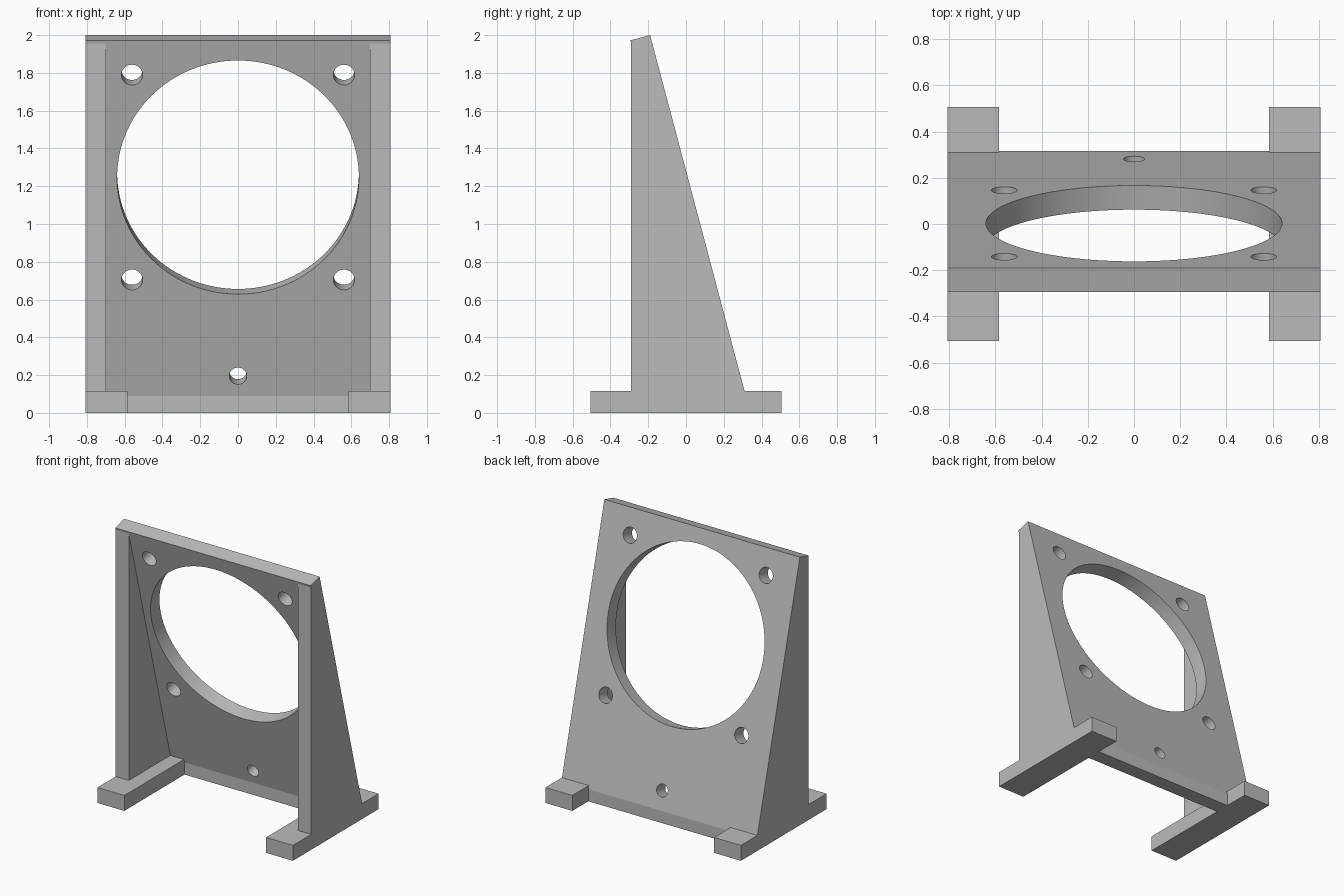
import bpy, bmesh, math
from mathutils import Matrix, Vector

if "Cube" in bpy.data.objects:
    bpy.data.objects.remove(bpy.data.objects["Cube"])

grey = bpy.data.materials.new("light_grey")
grey.use_nodes = True
grey.diffuse_color = (0.5, 0.5, 0.5, 1)
grey.node_tree.nodes["Principled BSDF"].inputs["Base Color"].default_value = (0.5, 0.5, 0.5, 1)


def make_object(name, bm):
    bmesh.ops.recalc_face_normals(bm, faces=bm.faces)
    mesh = bpy.data.meshes.new(name)
    bm.to_mesh(mesh)
    bm.free()
    mesh.materials.append(grey)
    obj = bpy.data.objects.new(name, mesh)
    bpy.context.collection.objects.link(obj)
    return obj


def extrude_profile(name, profile, x0, x1):
    """Extrude a (y, z) side profile from x0 to x1."""
    bm = bmesh.new()
    face = bm.faces.new([bm.verts.new((x0, y, z)) for y, z in profile])
    new = bmesh.ops.extrude_face_region(bm, geom=[face])["geom"]
    verts = [v for v in new if isinstance(v, bmesh.types.BMVert)]
    bmesh.ops.translate(bm, verts=verts, vec=(x1 - x0, 0, 0))
    return make_object(name, bm)


# Main dimensions
HALF_W, FOOT_IN, WALL_IN = 0.807, 0.585, 0.698
FOOT_H, THICK = 0.115, 0.108
TOP_Y, FRONT_Y = -0.19, -0.29
tilt = math.atan2(0.5, 1.885)
down = Vector((0, math.sin(tilt), -math.cos(tilt)))
normal = Vector((0, math.cos(tilt), math.sin(tilt)))
lip = Vector((0, TOP_Y, 2)) - normal * THICK


def back_y(z):
    return TOP_Y + (2 - z) * math.tan(tilt)


def front_y(z):
    return lip.y + (lip.z - z) * math.tan(tilt)


# Leaning mounting plate
plate = extrude_profile("mounting_plate", [
    (TOP_Y, 2), (back_y(FOOT_H), FOOT_H), (front_y(FOOT_H), FOOT_H), (lip.y, lip.z)],
    -HALF_W, HALF_W)

# Bores square to the plate: (x, distance down the plate from the main bore, radius)
bores = [(0, 0, 0.64, 128), (0, 1.088, 0.046, 40)]
bores += [(sx * 0.561, sy * 0.561, 0.056, 40) for sx in (-1, 1) for sy in (-1, 1)]
front_centre = Vector((0, front_y(1.247), 1.247))
turn = Matrix.Rotation(tilt - math.pi / 2, 4, 'X')
bm = bmesh.new()
for x, drop, radius, sides in bores:
    place = front_centre + down * drop + normal * THICK / 2 + Vector((x, 0, 0))
    bmesh.ops.create_cone(bm, cap_ends=True, segments=sides, radius1=radius, radius2=radius,
                          depth=THICK * 2, matrix=Matrix.Translation(place) @ turn)
cutter = make_object("bore_cutter", bm)
cutter.hide_render = True
cut = plate.modifiers.new("bores", 'BOOLEAN')
cut.operation, cut.solver, cut.object = 'DIFFERENCE', 'EXACT', cutter
bpy.ops.object.select_all(action='DESELECT')
bpy.context.view_layer.objects.active = plate
plate.select_set(True)
bpy.ops.object.modifier_apply(modifier=cut.name)
bpy.data.objects.remove(cutter)
bpy.ops.object.shade_smooth_by_angle(angle=math.radians(30))

# Crossbar under the plate, between the feet
BAR_TOP = 0.09
extrude_profile("crossbar", [
    (back_y(FOOT_H), FOOT_H), (back_y(BAR_TOP), BAR_TOP), (back_y(BAR_TOP), 0),
    (front_y(BAR_TOP), 0), (front_y(BAR_TOP), BAR_TOP), (front_y(FOOT_H), FOOT_H)],
    -FOOT_IN, FOOT_IN)

# Side walls and feet
wall_top = lip.z - (FRONT_Y - lip.y) / math.tan(tilt)
for side, s in (("left", 1), ("right", -1)):
    extrude_profile(side + "_wall", [
        (FRONT_Y, FOOT_H), (FRONT_Y, wall_top), (front_y(FOOT_H), FOOT_H)],
        s * WALL_IN, s * HALF_W)
    extrude_profile(side + "_foot", [
        (-0.505, 0), (0.505, 0), (0.505, FOOT_H), (-0.505, FOOT_H)],
        s * FOOT_IN, s * HALF_W)
